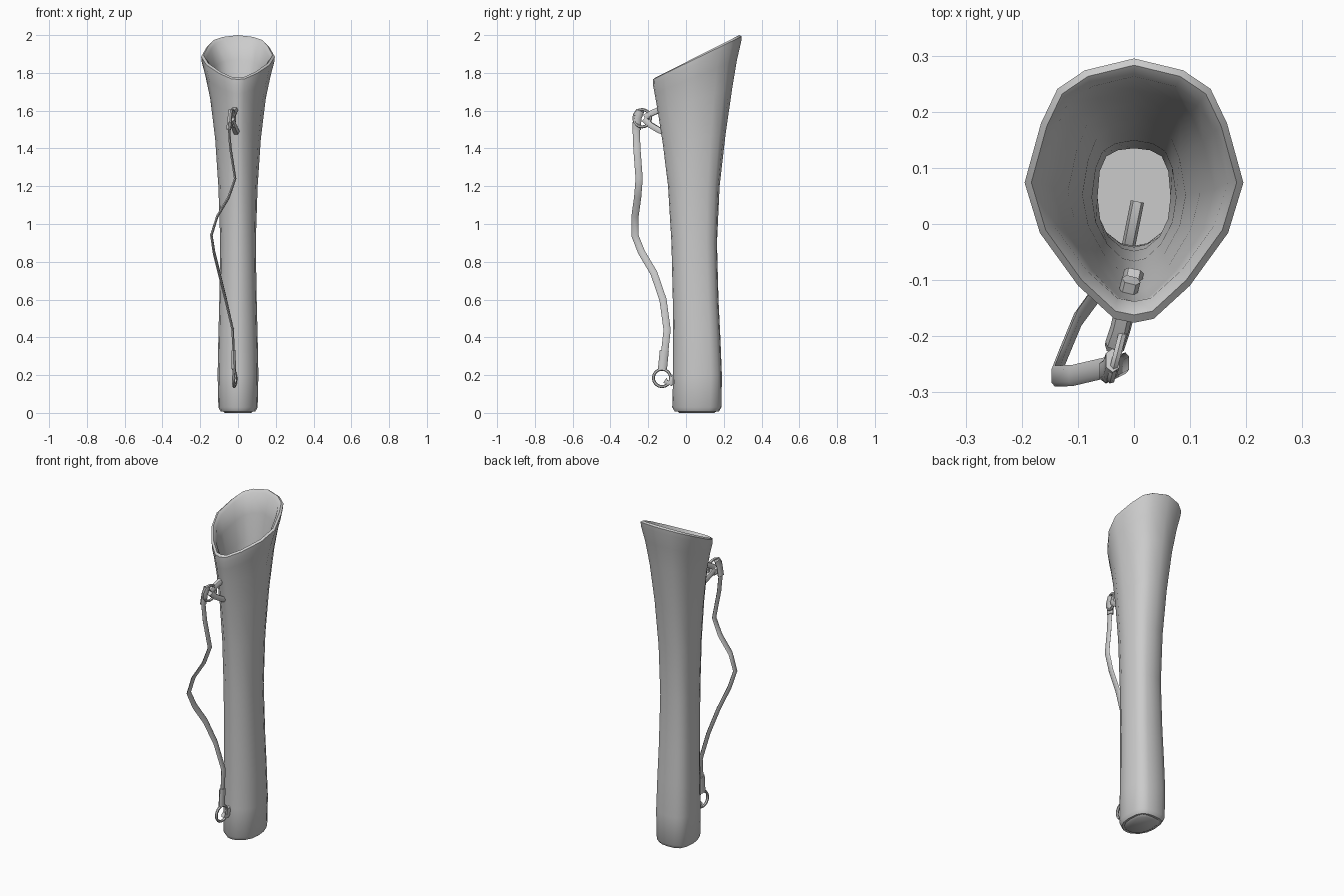
import bpy, bmesh, math
from mathutils import Vector

cube = bpy.data.objects.get("Cube")
if cube:
    bpy.data.objects.remove(cube, do_unlink=True)

grey = bpy.data.materials.new("plain grey")
grey.use_nodes = True
GREY = (0.6, 0.6, 0.6, 1)
grey.diffuse_color = GREY
grey.node_tree.nodes["Principled BSDF"].inputs["Base Color"].default_value = GREY


def finish(bm, name, angle=50):
    """Turn a bmesh into a smooth shaded object."""
    bmesh.ops.recalc_face_normals(bm, faces=bm.faces)
    mesh = bpy.data.meshes.new(name)
    bm.to_mesh(mesh)
    bm.free()
    obj = bpy.data.objects.new(name, mesh)
    bpy.context.collection.objects.link(obj)
    mesh.materials.append(grey)
    bpy.ops.object.select_all(action='DESELECT')
    obj.select_set(True)
    bpy.context.view_layer.objects.active = obj
    bpy.ops.object.shade_smooth_by_angle(angle=math.radians(angle))
    return obj


def loft(rings, name, angle=50):
    """Skin a list of point rings and cap both ends."""
    bm = bmesh.new()
    rows = [[bm.verts.new(p) for p in ring] for ring in rings]
    n = len(rows[0])
    for a, b in zip(rows, rows[1:]):
        for i in range(n):
            j = (i + 1) % n
            bm.faces.new((a[i], a[j], b[j], b[i]))
    bm.faces.new(rows[0])
    bm.faces.new(rows[-1])
    return finish(bm, name, angle)


# Half cross-sections from back to front: rounded below, teardrop at the mouth
ROUND = [(0, 1), (.45, .96), (.76, .84), (.94, .55), (1, .05),
         (.93, -.38), (.7, -.72), (.32, -.95), (0, -1)]
TEAR = [(0, 1), (.45, .91), (.7, .77), (.85, .51), (1, .06),
        (.86, -.32), (.51, -.72), (.18, -.97), (0, -1)]


def section(z_front, z_back, half, y_front, y_back):
    t = min(max((z_back - 0.9) / 0.9, 0), 1)
    side = [Vector(r).lerp(Vector(q), t) for r, q in zip(ROUND, TEAR)]
    outline = side + [Vector((-p.x, p.y)) for p in side[-2:0:-1]]
    ring = []
    for p in outline:
        f = (p.y + 1) / 2
        ring.append((p.x * half, y_front + f * (y_back - y_front),
                     z_front + f * (z_back - z_front)))
    return ring


# Hollow tube: outer wall upward, rolled lip, inner wall downward
wall = [(.03, .03, .104, -.073, .188), (.2, .2, .108, -.068, .19),
        (.4, .4, .104, -.068, .182), (.6, .6, .099, -.07, .172),
        (.9, .9, .094, -.077, .164), (1.2, 1.2, .104, -.095, .178),
        (1.42, 1.48, .121, -.122, .21), (1.6, 1.72, .147, -.15, .245),
        (1.69, 1.87, .173, -.166, .27)]
lip = [(1.735, 1.965, .192, -.175, .292), (1.765, 1.993, .195, -.176, .295),
       (1.775, 2.0, .183, -.162, .283), (1.755, 1.985, .167, -.138, .263)]
T = 0.029
lining = [(a, b, h - T, f + T, k - T) for a, b, h, f, k in reversed(wall[1:])]
base = [(.008, .008, .092, -.06, .174)]
loft([section(*r) for r in base + wall + lip + lining], "tube")

# Slightly sunken pad that closes the base
pad = [(.008, .008, .08, -.045, .16), (0, 0, .07, -.035, .15)]
loft([section(*r) for r in pad], "base_pad")


def band(points, width, thick, axis, name):
    """Flat strip along a path; axis is the thin direction."""
    pts = [Vector(p) for p in points]
    rings = []
    for i, p in enumerate(pts):
        tangent = (pts[min(i + 1, len(pts) - 1)] - pts[max(i - 1, 0)]).normalized()
        wide = tangent.cross(Vector(axis)).normalized() * width / 2
        thin = wide.cross(tangent).normalized() * thick / 2
        rings.append([p + wide, p + wide * .6 + thin, p - wide * .6 + thin,
                      p - wide, p - wide * .6 - thin, p + wide * .6 - thin])
    return loft(rings, name, 60)


# Carrying strap hanging loosely between the two rings
band([(-.04, -.25, 1.585), (-.05, -.265, 1.53), (-.04, -.26, 1.4),
      (-.015, -.248, 1.24), (-.05, -.256, 1.14), (-.11, -.27, 1.04),
      (-.141, -.271, .94), (-.127, -.235, .85), (-.1, -.17, .74),
      (-.065, -.122, .6), (-.028, -.1, .44), (-.024, -.112, .33),
      (-.022, -.125, .23)], .038, .013, (1, 0, 0), "strap")

# Strap ends folded around the rings
band([(-.05, -.262, 1.5), (-.043, -.258, 1.56), (-.038, -.243, 1.6)],
     .045, .024, (1, 0, 0), "upper_strap_fold")
band([(-.024, -.115, .33), (-.022, -.125, .23)],
     .048, .022, (1, 0, 0), "lower_strap_fold")


def ring(center, radius, turn, name):
    """Thin metal ring standing upright, turned about the vertical."""
    c = Vector(center)
    out = Vector((math.sin(turn), math.cos(turn), 0))
    side = Vector((math.cos(turn), -math.sin(turn), 0))
    up = Vector((0, 0, 1))
    bm = bmesh.new()
    n, m = 16, 6
    rows = []
    for i in range(n):
        a = math.tau * i / n
        d = out * math.cos(a) + up * math.sin(a)
        rows.append([bm.verts.new(c + d * (radius + .008 * math.cos(math.tau * k / m))
                                  + side * .008 * math.sin(math.tau * k / m))
                     for k in range(m)])
    for i in range(n):
        a, b = rows[i], rows[(i + 1) % n]
        for k in range(m):
            q = (k + 1) % m
            bm.faces.new((a[k], a[q], b[q], b[k]))
    finish(bm, name)


ring((-.03, -.232, 1.56), .046, .25, "upper_ring")
ring((-.02, -.127, .185), .046, .1, "lower_ring")

# Leather tabs that hold the rings and pass through the wall
UP = (0, 0, 1)
band([(-.035, -.215, 1.565), (-.025, -.185, 1.585), (-.015, -.14, 1.605),
      (-.005, -.1, 1.625)], .034, .03, UP, "upper_tab_top")
band([(-.035, -.22, 1.555), (-.025, -.19, 1.525), (-.012, -.14, 1.495),
      (0, -.085, 1.475)], .036, .03, UP, "upper_tab_bottom")
band([(-.02, -.112, .172), (-.018, -.085, .155), (-.008, -.03, .235),
      (.006, .04, .235)], .024, .03, UP, "lower_tab")
